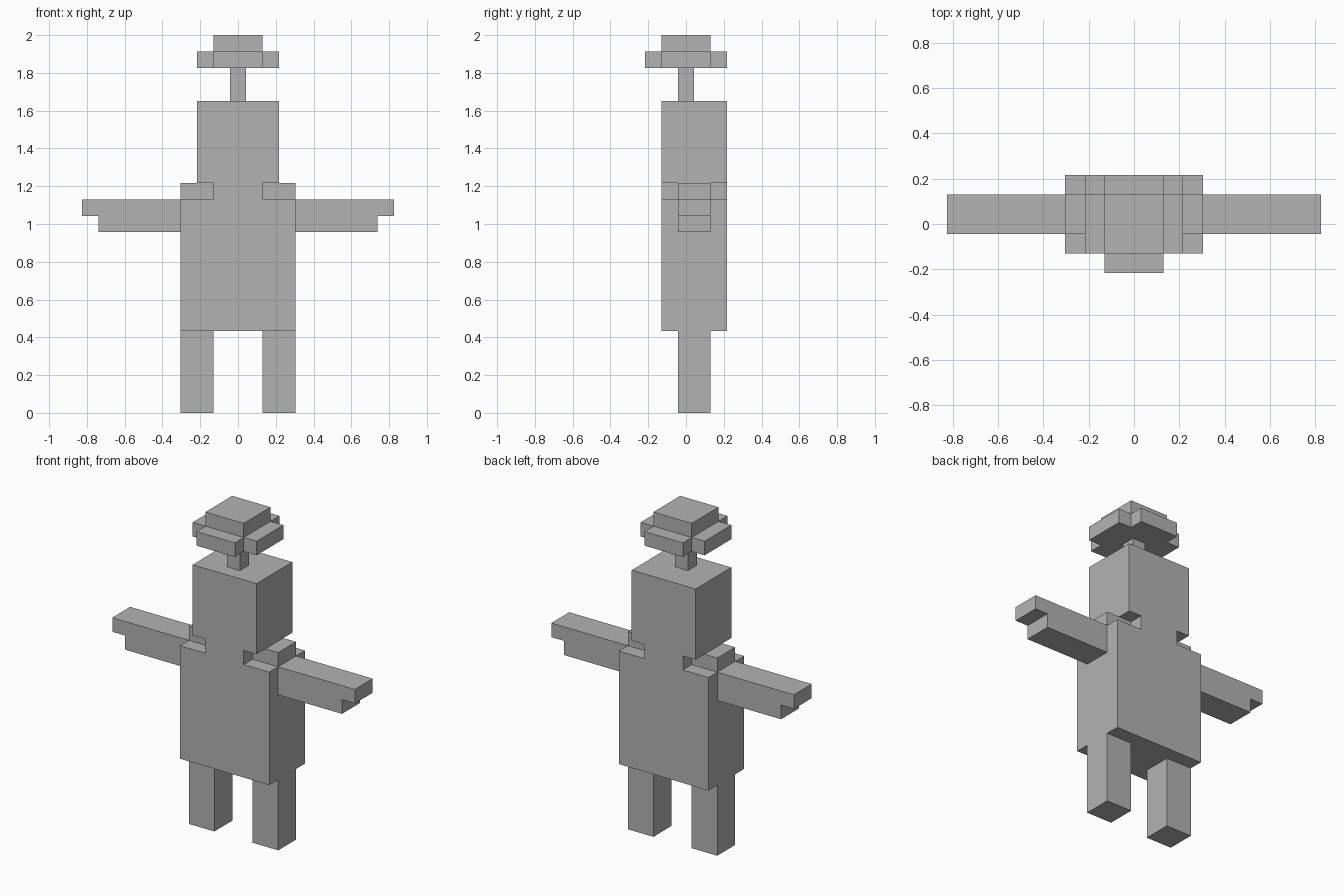
import bpy
import bmesh
from mathutils import Vector

cube = bpy.data.objects.get("Cube")
if cube:
    bpy.data.objects.remove(cube, do_unlink=True)

U = 2 / 46  # one block of the grid the figure is built on

grey = bpy.data.materials.new("plain grey")
colour = (0.45, 0.45, 0.45, 1)
grey.use_nodes = True
grey.diffuse_color = colour
grey.node_tree.nodes["Principled BSDF"].inputs["Base Color"].default_value = colour


def extrude(name, outline, low, high, upright=True):
    """Extrude an outline along y (upright, x-z outline) or along z (x-y outline)."""
    def place(a, b, depth):
        return Vector((a, depth, b) if upright else (a, b, depth)) * U

    bm = bmesh.new()
    face = bm.faces.new([bm.verts.new(place(a, b, low)) for a, b in outline])
    grown = bmesh.ops.extrude_face_region(bm, geom=[face])
    moved = [v for v in grown["geom"] if isinstance(v, bmesh.types.BMVert)]
    bmesh.ops.translate(bm, verts=moved, vec=place(0, 0, high - low))
    bmesh.ops.recalc_face_normals(bm, faces=bm.faces)
    mesh = bpy.data.meshes.new(name)
    bm.to_mesh(mesh)
    bm.free()
    mesh.materials.append(grey)
    obj = bpy.data.objects.new(name, mesh)
    bpy.context.collection.objects.link(obj)
    return obj


def rect(x0, x1, b0, b1):
    return [(x0, b0), (x1, b0), (x1, b1), (x0, b1)]


# Torso, neck and head as one mirrored silhouette
half = [(7, 10), (7, 26), (3, 26), (3, 28), (5, 28), (5, 38)]
extrude("body", half + [(-x, z) for x, z in reversed(half)], -3, 5)

# Paired limbs, all sharing one depth
limbs = {
    "leg": rect(3, 7, 0, 10),
    "shoulder": rect(3, 7, 26, 28),
    "arm": [(7, 22), (17, 22), (17, 24), (19, 24), (19, 26), (7, 26)],
}
for side, sign in (("left", 1), ("right", -1)):
    for part, outline in limbs.items():
        extrude(f"{side}_{part}", [(sign * x, z) for x, z in outline], -1, 3)

# Stalk on the head with a cross-shaped cap
extrude("stalk", rect(-1, 1, -1, 1), 38, 42, upright=False)
corner = [(5, 3), (3, 3), (3, 5)]
cross = []
for _ in range(4):
    cross += corner
    corner = [(-y, x) for x, y in corner]
extrude("cap_cross", cross, 42, 44, upright=False)
extrude("cap_top", rect(-3, 3, -3, 3), 44, 46, upright=False)
